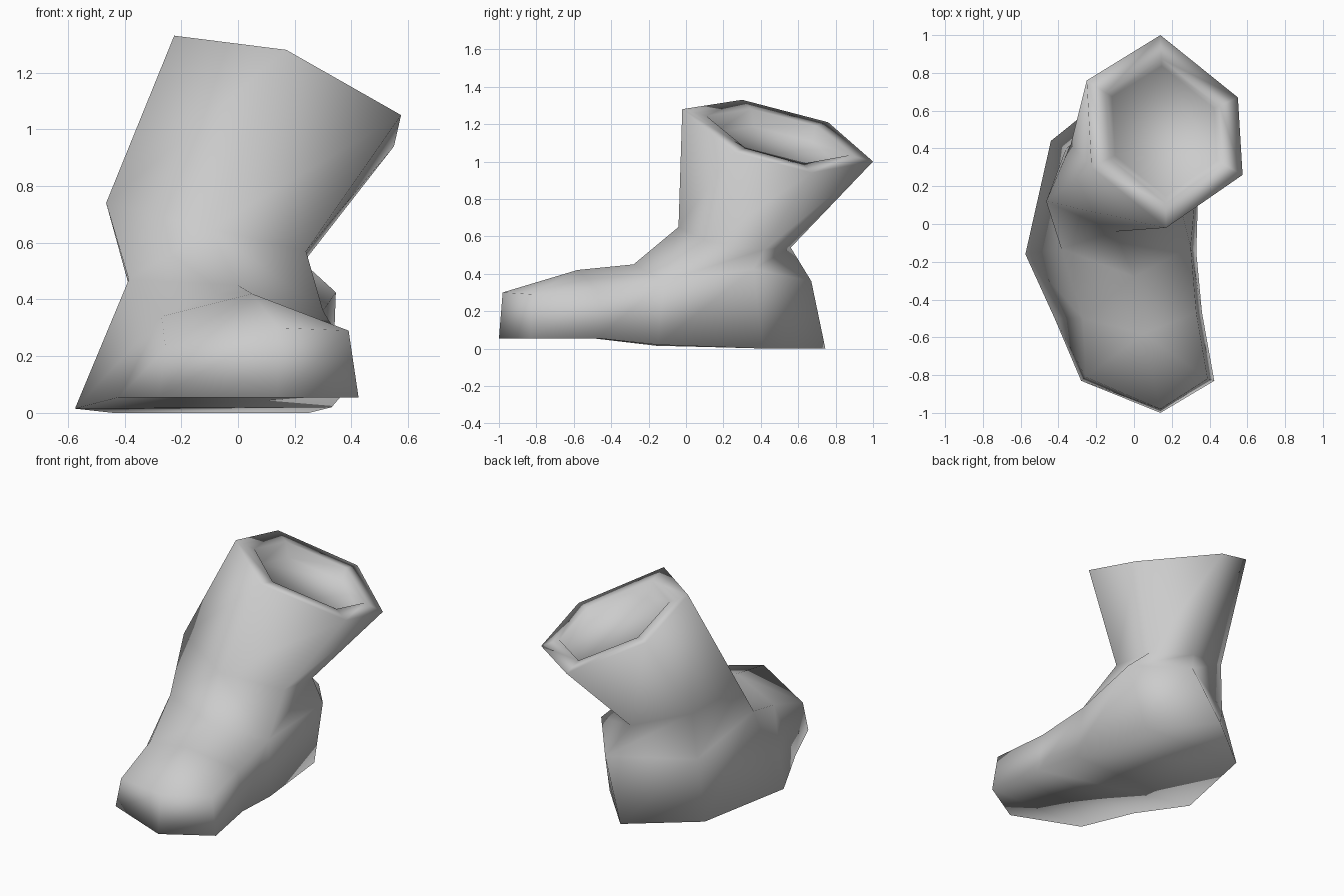
import bpy
import bmesh
from mathutils import Vector

# Remove the default object
default = bpy.data.objects.get("Cube")
if default:
    bpy.data.objects.remove(default, do_unlink=True)


def make_material(name, rgb):
    mat = bpy.data.materials.new(name)
    mat.use_nodes = True
    colour = (*rgb, 1)
    mat.diffuse_color = colour
    mat.node_tree.nodes["Principled BSDF"].inputs["Base Color"].default_value = colour
    return mat


def shrink(points, amount, drop=0):
    """Copy a ring, pulled towards its centre and lowered."""
    centre = sum(points, Vector()) / len(points)
    return [p.lerp(centre, amount) - Vector((0, 0, drop)) for p in points]


def add_ring(bm, points):
    return [bm.verts.new(point) for point in points]


def bridge(bm, lower, upper):
    """Join two rings of equal length with a band of quads."""
    count = len(lower)
    for i in range(count):
        j = (i + 1) % count
        bm.faces.new((lower[i], lower[j], upper[j], upper[i]))


# Profiles: both foot rings run from the toe tip round by the +x side
sole_profile = [
    (.14, -1, .055), (.425, -.83, .055), (.36, -.47, .055), (.33, -.15, .02),
    (.25, .41, 0), (-.06, .745, 0), (-.44, .44, 0), (-.575, -.16, .015),
    (-.42, -.5, .055), (-.28, -.83, .055)]
upper_profile = [
    (.14, -.98, .3), (.39, -.82, .29), (.33, -.47, .31), (.3, -.12, .36),
    (.345, .36, .425), (.1, .67, .36), (-.36, .4, .36), (-.385, -.13, .47),
    (-.27, -.5, .34), (-.255, -.81, .23)]
# Shaft rings run from the front corner round by the +x side
ankle_profile = [
    (-.1, -.04, .65), (.24, .12, .57), (.23, .42, .53),
    (0, .56, .54), (-.335, .42, .65), (-.465, .12, .74)]
rim_profile = [
    (.17, -.02, 1.28), (.575, .26, 1.05), (.55, .67, .94),
    (.14, 1, 1), (-.25, .76, 1.21), (-.225, .3, 1.33)]

rim_points = [Vector(p) for p in rim_profile]
lip_points = shrink(rim_points, .25)
floor_points = shrink(lip_points, .1, drop=.08)

bm = bmesh.new()
sole = add_ring(bm, sole_profile)
upper = add_ring(bm, upper_profile)
ankle = add_ring(bm, ankle_profile)
rim = add_ring(bm, rim_points)
lip = add_ring(bm, lip_points)
floor = add_ring(bm, floor_points)
toe_top = bm.verts.new((.05, -.58, .42))
instep = bm.verts.new((0, -.28, .45))

# Walls of the foot, shaft, broad lip and shallow hollow
bridge(bm, sole, upper)
bridge(bm, ankle, rim)
bridge(bm, rim, lip)
bridge(bm, lip, floor)
bm.faces.new(floor)

# Toe cap and instep
tip, toe_a, ball_a, side_a, heel_a, heel, heel_b, side_b, ball_b, toe_b = upper
shin, ankle_a, back_a, back, back_b, ankle_b = ankle
for corners in (
        (tip, toe_a, toe_top), (toe_a, ball_a, toe_top),
        (tip, toe_top, toe_b), (toe_b, toe_top, ball_b),
        (ball_a, side_a, instep, toe_top), (ball_b, toe_top, instep, side_b),
        (side_a, ankle_a, shin, instep), (side_b, instep, shin, ankle_b)):
    bm.faces.new(corners)

# Heel cup up to the ankle
cup = (side_a, heel_a, heel, heel_b, side_b)
collar = (ankle_a, back_a, back, back_b, ankle_b)
for i in range(len(cup) - 1):
    bm.faces.new((cup[i], cup[i + 1], collar[i + 1], collar[i]))

# Sole: strips across the foot
last = len(sole) - 1
bm.faces.new((sole[0], sole[last], sole[1]))
for i in range(1, 4):
    bm.faces.new((sole[i], sole[last + 1 - i], sole[last - i], sole[i + 1]))
bm.faces.new((sole[4], sole[6], sole[5]))

bmesh.ops.recalc_face_normals(bm, faces=bm.faces)
for face in bm.faces:
    face.smooth = True

mesh = bpy.data.meshes.new("boot")
bm.to_mesh(mesh)
bm.free()
mesh.materials.append(make_material("plain grey", (.6, .6, .6)))
boot = bpy.data.objects.new("boot", mesh)
bpy.context.collection.objects.link(boot)
